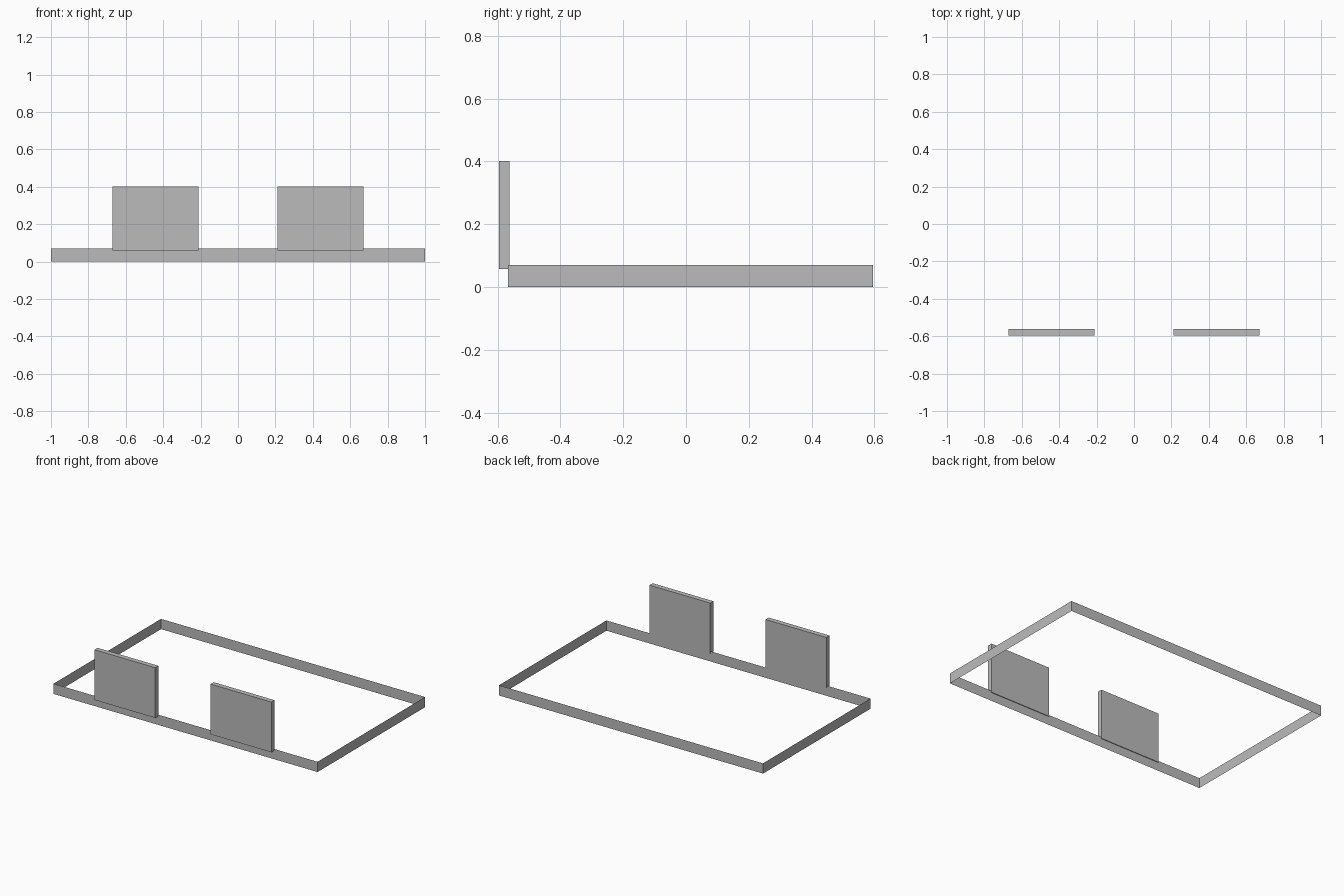
import bpy
import bmesh

if "Cube" in bpy.data.objects:
    bpy.data.objects.remove(bpy.data.objects["Cube"])

grey = bpy.data.materials.new("plain grey")
grey.diffuse_color = (0.5, 0.5, 0.5, 1)
grey.use_nodes = True
grey.node_tree.nodes["Principled BSDF"].inputs["Base Color"].default_value = grey.diffuse_color


def add_object(name, bm):
    mesh = bpy.data.meshes.new(name)
    bm.to_mesh(mesh)
    bm.free()
    mesh.materials.append(grey)
    obj = bpy.data.objects.new(name, mesh)
    bpy.context.collection.objects.link(obj)
    return obj


def box(name, x, y, z, open_ends=False):
    """Box spanning the given (min, max) ranges, optionally without top and bottom."""
    bm = bmesh.new()
    bmesh.ops.create_cube(bm, size=1)
    for v in bm.verts:
        v.co = [(r[0] + r[1]) / 2 + c * (r[1] - r[0]) for c, r in zip(v.co, (x, y, z))]
    bm.normal_update()
    if open_ends:
        ends = [f for f in bm.faces if abs(f.normal.z) > 0.5]
        bmesh.ops.delete(bm, geom=ends, context='FACES_ONLY')
    return add_object(name, bm)


# Thin rectangular rim, open at top and bottom
box("rim_frame", (-1, 1), (-0.567, 0.595), (0, 0.07), open_ends=True)

# Two upright panels fixed to the front of the rim
for side, x in (("left", (-0.67, -0.21)), ("right", (0.21, 0.67))):
    box(side + "_panel", x, (-0.596, -0.562), (0.058, 0.402))
